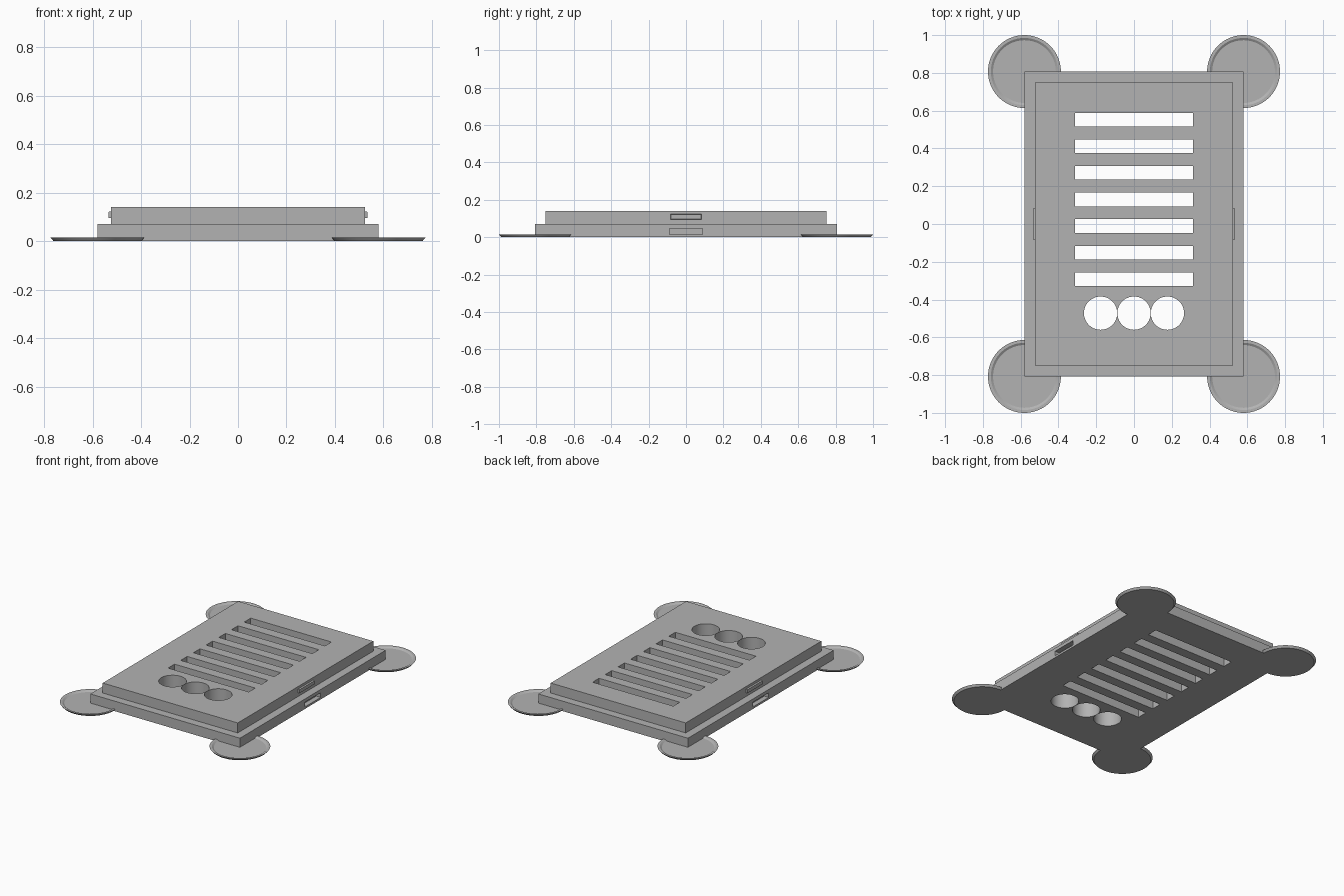
import bpy, bmesh, math
from mathutils import Matrix

if "Cube" in bpy.data.objects:
    bpy.data.objects.remove(bpy.data.objects["Cube"])

grey = bpy.data.materials.new("plain grey")
grey.diffuse_color = (0.45, 0.45, 0.45, 1)
grey.use_nodes = True
grey.node_tree.nodes["Principled BSDF"].inputs["Base Color"].default_value = grey.diffuse_color


def finish(name, bm, hidden=False):
    bmesh.ops.recalc_face_normals(bm, faces=bm.faces)
    me = bpy.data.meshes.new(name)
    bm.to_mesh(me)
    bm.free()
    ob = bpy.data.objects.new(name, me)
    bpy.context.collection.objects.link(ob)
    me.materials.append(grey)
    ob.hide_render = hidden
    return ob


def add_box(bm, x0, x1, y0, y1, z0, z1):
    m = Matrix.Translation(((x0 + x1) / 2, (y0 + y1) / 2, (z0 + z1) / 2))
    m = m @ Matrix.Diagonal((x1 - x0, y1 - y0, z1 - z0, 1))
    return bmesh.ops.create_cube(bm, size=1, matrix=m)["verts"]


def smooth(ob):
    bpy.ops.object.select_all(action="DESELECT")
    ob.select_set(True)
    bpy.context.view_layer.objects.active = ob
    bpy.ops.object.shade_smooth_by_angle(angle=math.radians(25))


# Stepped plate: wide base with a narrower raised step
bm = bmesh.new()
add_box(bm, -0.58, 0.58, -0.807, 0.807, 0, 0.07)
top = max(bm.faces, key=lambda f: f.calc_center_median().z)
bmesh.ops.inset_region(bm, faces=[top], thickness=0.08)
raised = bmesh.ops.extrude_face_region(bm, geom=[top])["geom"]
bmesh.ops.translate(bm, vec=(0, 0, 0.07), verts=[v for v in raised if isinstance(v, bmesh.types.BMVert)])
bmesh.ops.delete(bm, geom=[top], context="FACES")
plate = finish("stepped_plate", bm)

# Openings: seven slots, three round holes, two side sockets
bm = bmesh.new()
for i in range(7):
    y = 0.552 - 0.1407 * i
    add_box(bm, -0.313, 0.313, y - 0.036, y + 0.036, -0.1, 0.3)
for x in (-0.177, 0, 0.177):
    bmesh.ops.create_cone(bm, cap_ends=True, segments=64, radius1=0.088, radius2=0.088,
                          depth=0.4, matrix=Matrix.Translation((x, -0.472, 0.1)))
for s in (-1, 1):
    add_box(bm, min(s * 0.545, s * 0.65), max(s * 0.545, s * 0.65), -0.088, 0.088, 0.014, 0.047)
cutter = finish("opening_cutter", bm, hidden=True)
cut = plate.modifiers.new("openings", "BOOLEAN")
cut.operation = "DIFFERENCE"
cut.solver = "EXACT"
cut.object = cutter
bpy.context.view_layer.objects.active = plate
plate.select_set(True)
bpy.ops.object.modifier_apply(modifier=cut.name)
bpy.data.objects.remove(cutter)
smooth(plate)

# Tapered side tabs
for s, side in ((-1, "left"), (1, "right")):
    bm = bmesh.new()
    for v in add_box(bm, 0.495, 0.535, -0.09, 0.09, 0.089, 0.128):
        if v.co.x > 0.52:
            v.co.y *= 0.9
            v.co.z = 0.1085 + (v.co.z - 0.1085) * 0.62
        v.co.x *= s
    finish(side + "_tab", bm)

# Dished round feet at the corners, turned from a radius and height profile
profile = [(0.181, 0), (0.193, 0.014), (0.178, 0.014), (0.166, 0.006)]
N = 64
for sx in (-1, 1):
    for sy in (-1, 1):
        bm = bmesh.new()
        rings = [[bm.verts.new((sx * 0.58 + r * math.cos(2 * math.pi * k / N),
                                sy * 0.807 + r * math.sin(2 * math.pi * k / N), z))
                  for k in range(N)] for r, z in profile]
        for a, b in zip(rings, rings[1:]):
            for k in range(N):
                j = (k + 1) % N
                bm.faces.new((a[k], a[j], b[j], b[k]))
        bm.faces.new(rings[0])
        bm.faces.new(rings[-1])
        smooth(finish("corner_foot", bm))
